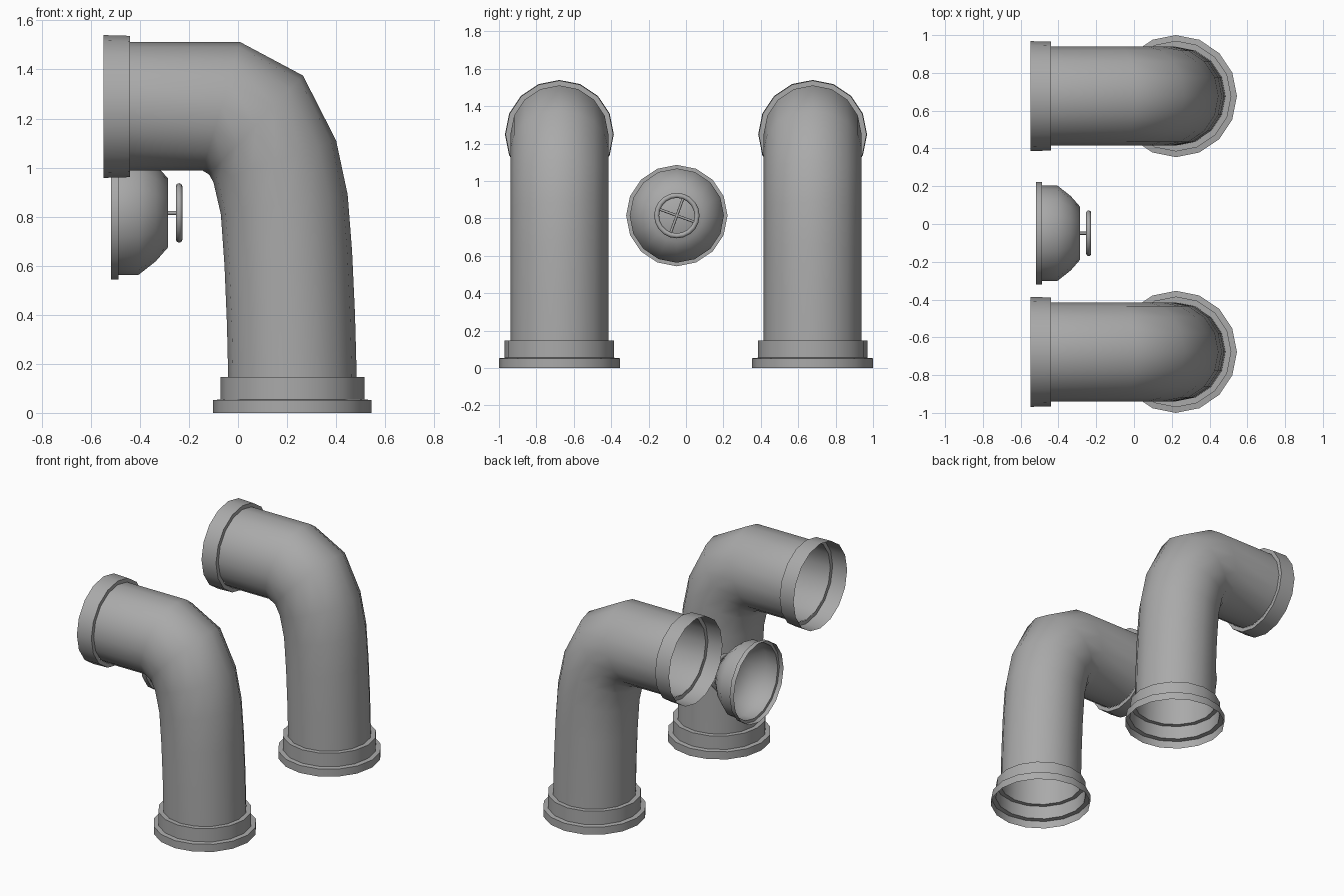
import bpy, bmesh, math
from mathutils import Vector, Matrix

if "Cube" in bpy.data.objects:
    bpy.data.objects.remove(bpy.data.objects["Cube"])

N = 16
grey = bpy.data.materials.new("dark_grey")
grey.diffuse_color = (0.4, 0.4, 0.4, 1)
grey.use_nodes = True
grey.node_tree.nodes["Principled BSDF"].inputs["Base Color"].default_value = grey.diffuse_color


def finish(bm, name, angle):
    bmesh.ops.recalc_face_normals(bm, faces=bm.faces)
    me = bpy.data.meshes.new(name)
    bm.to_mesh(me)
    bm.free()
    me.materials.append(grey)
    ob = bpy.data.objects.new(name, me)
    bpy.context.collection.objects.link(ob)
    bpy.ops.object.select_all(action='DESELECT')
    ob.select_set(True)
    bpy.context.view_layer.objects.active = ob
    bpy.ops.object.shade_smooth_by_angle(angle=math.radians(angle))
    return ob


def loft(name, sections, y, angle=50, cap=False):
    """Skin rings; each section is (inner x, inner z, outer x, outer z, half width in y)."""
    bm = bmesh.new()
    rings = []
    for xi, zi, xo, zo, w in sections:
        c = Vector(((xi + xo) / 2, y, (zi + zo) / 2))
        a = Vector(((xo - xi) / 2, 0, (zo - zi) / 2))
        rings.append([bm.verts.new(c + a * math.cos(t) + Vector((0, w * math.sin(t), 0)))
                      for t in (2 * math.pi * i / N for i in range(N))])
    for r, s in zip(rings, rings[1:]):
        for i in range(N):
            j = (i + 1) % N
            bm.faces.new((r[i], r[j], s[j], s[i]))
    if cap:
        bm.faces.new(rings[-1])
    return finish(bm, name, angle)


def upright(profile, x):
    return [(x - r, z, x + r, z, r) for z, r in profile]


def sideways(profile, z):
    return [(x, z - r, x, z + r, r) for x, r in profile]


# Elbow pipe cross-sections from base to mouth
R = 0.262
bend = [(-0.04, 0.145, 0.484, 0.145, R), (-0.045, 0.36, 0.477, 0.40, R),
        (-0.055, 0.60, 0.465, 0.66, R), (-0.07, 0.81, 0.447, 0.89, R),
        (-0.10, 0.94, 0.40, 1.11, R), (-0.118, 0.972, 0.265, 1.375, R),
        (-0.145, 0.988, 0.01, 1.511, R), (-0.44, 0.988, -0.44, 1.511, R)]

for side, y in (("front", -0.677), ("back", 0.677)):
    loft(side + "_elbow_pipe", bend, y, angle=80)
    # Stepped, hollow base flange
    loft(side + "_base_flange", upright([(0, 0.323), (0.052, 0.323), (0.055, 0.293),
                                         (0.147, 0.293), (0.147, R)], 0.222), y)
    # Mouth collar
    loft(side + "_mouth_collar", sideways([(-0.548, 0.291), (-0.44, 0.288), (-0.44, R)], 1.249), y)

# Valve hatch: hollow domed cover
HY, HZ = -0.049, 0.815
loft("valve_cover", sideways([(-0.518, 0.271), (-0.487, 0.271), (-0.487, 0.252), (-0.405, 0.252),
                              (-0.335, 0.197), (-0.285, 0.14)], HZ), HY, cap=True)


def rod(name, a, b, r):
    a, b = Vector(a), Vector(b)
    bm = bmesh.new()
    m = Matrix.Translation((a + b) / 2) @ (b - a).to_track_quat('Z', 'Y').to_matrix().to_4x4()
    bmesh.ops.create_cone(bm, cap_ends=True, segments=8, radius1=r, radius2=r,
                          depth=(b - a).length, matrix=m)
    return finish(bm, name, 50)


# Hand wheel: rim, shaft and crossed spokes
WX = -0.24
bpy.ops.mesh.primitive_torus_add(major_segments=20, minor_segments=8, major_radius=0.108,
                                 minor_radius=0.0135, location=(WX, HY, HZ),
                                 rotation=(0, math.pi / 2, 0))
bpy.context.object.name = "wheel_rim"
bpy.context.object.data.materials.append(grey)
bpy.ops.object.shade_smooth_by_angle(angle=math.radians(60))
rod("wheel_shaft", (-0.29, HY, HZ), (WX, HY, HZ), 0.008)
for k, ang in enumerate((-20, 70)):
    dy, dz = (0.106 * f(math.radians(ang)) for f in (math.cos, math.sin))
    rod("wheel_spoke_%d" % (k + 1), (WX, HY - dy, HZ - dz), (WX, HY + dy, HZ + dz), 0.007)
